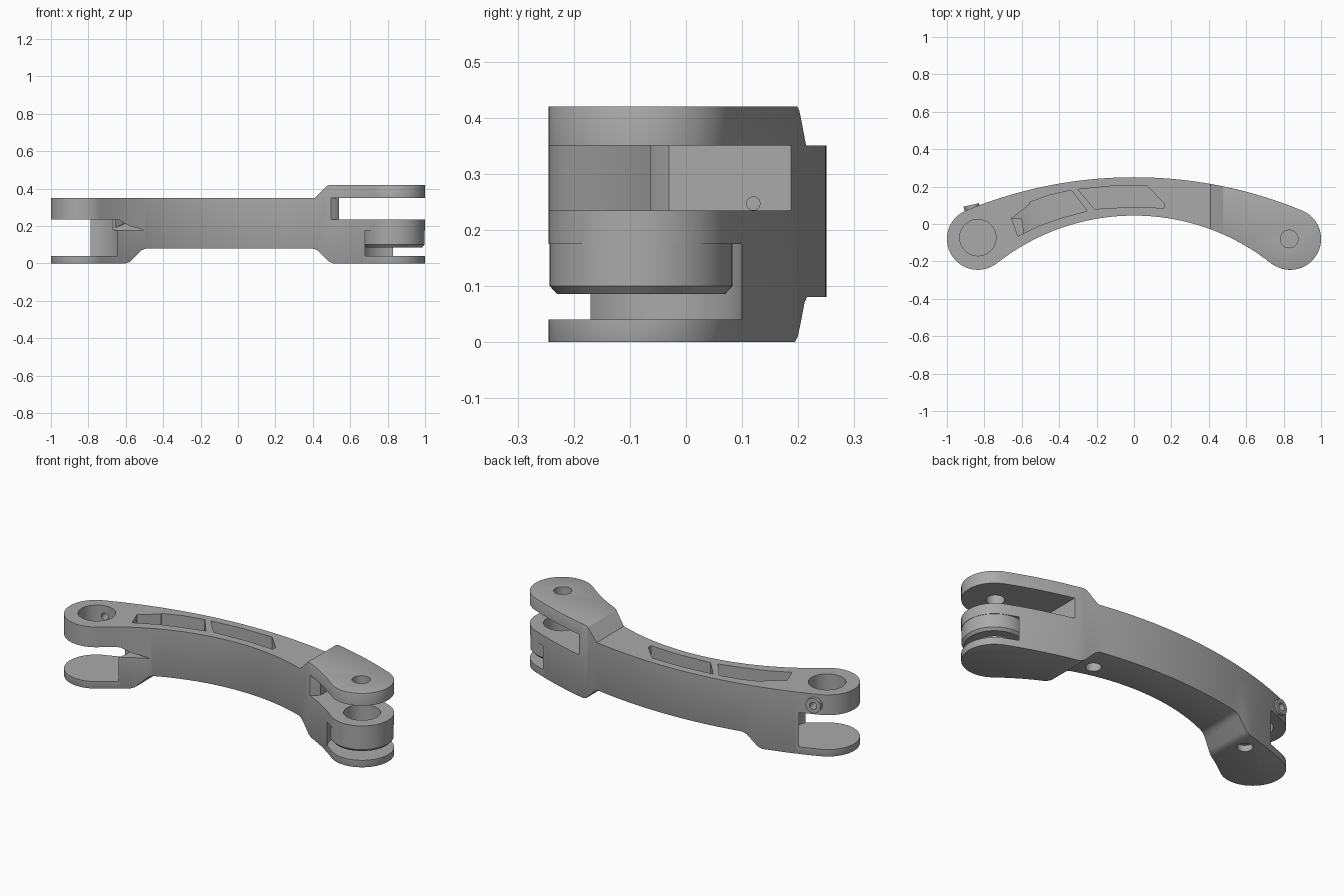
import bpy, bmesh, math
from mathutils import Vector, Matrix

if "Cube" in bpy.data.objects:
    bpy.data.objects.remove(bpy.data.objects["Cube"])

PIVOT_X, PIVOT_Y, END_R = 0.835, -0.08, 0.165

grey = bpy.data.materials.new("plain grey")
grey.diffuse_color = (0.4, 0.4, 0.4, 1)
grey.use_nodes = True
grey.node_tree.nodes["Principled BSDF"].inputs["Base Color"].default_value = grey.diffuse_color


def finish(bm, name):
    bmesh.ops.recalc_face_normals(bm, faces=bm.faces)
    me = bpy.data.meshes.new(name)
    bm.to_mesh(me)
    bm.free()
    me.materials.append(grey)
    ob = bpy.data.objects.new(name, me)
    bpy.context.collection.objects.link(ob)
    return ob


def prism(name, pts, lo, hi, axis="z"):
    """Extrude an outline along z (points are x, y) or along y (points are x, z)."""
    bm = bmesh.new()
    put = (lambda a, b, t: (a, b, t)) if axis == "z" else (lambda a, b, t: (a, t, b))
    face = bm.faces.new([bm.verts.new(put(a, b, lo)) for a, b in pts])
    ext = bmesh.ops.extrude_face_region(bm, geom=[face])
    verts = [v for v in ext["geom"] if isinstance(v, bmesh.types.BMVert)]
    bmesh.ops.translate(bm, vec=Vector(put(0, 0, hi - lo)), verts=verts)
    return finish(bm, name)


def circle(x, y, r, n=64):
    return [(x + r * math.cos(2 * math.pi * i / n), y + r * math.sin(2 * math.pi * i / n))
            for i in range(n)]


def lathe(name, profile, x, y, n=64):
    """Spin a closed (radius, z) profile around a vertical axis."""
    bm = bmesh.new()
    vs = [bm.verts.new((r, 0, z)) for r, z in profile]
    edges = [bm.edges.new((vs[i], vs[i + 1])) for i in range(len(vs) - 1)]
    bmesh.ops.spin(bm, geom=vs + edges, axis=(0, 0, 1), cent=(0, 0, 0),
                   angle=2 * math.pi, steps=n)
    bmesh.ops.remove_doubles(bm, verts=bm.verts, dist=1e-5)
    bmesh.ops.translate(bm, vec=(x, y, 0), verts=bm.verts)
    return finish(bm, name)


def rod(name, start, end, r, n=32):
    a, b = Vector(start), Vector(end)
    bm = bmesh.new()
    rot = (b - a).to_track_quat("Z", "Y").to_matrix().to_4x4()
    bmesh.ops.create_cone(bm, cap_ends=True, segments=n, radius1=r, radius2=r,
                          depth=(b - a).length, matrix=Matrix.Translation((a + b) / 2) @ rot)
    return finish(bm, name)


def combine(ob, other, operation="DIFFERENCE"):
    mod = ob.modifiers.new("combine", "BOOLEAN")
    mod.operation, mod.solver, mod.object = operation, "EXACT", other
    bpy.context.view_layer.objects.active = ob
    bpy.ops.object.modifier_apply(modifier=mod.name)
    bpy.data.objects.remove(other)


# Curved arm outline: two arcs tangent to the round ends
def arc(cx, cy, r, a0, a1, n):
    return [(cx + r * math.cos(math.radians(a0 + (a1 - a0) * i / n)),
             cy + r * math.sin(math.radians(a0 + (a1 - a0) * i / n))) for i in range(n)]


out_r, in_r = 2.36, 1.18
out_a, in_a = 22.36, 38.36
outline = (arc(0, 0.25 - out_r, out_r, 90 + out_a, 90 - out_a, 40)
           + arc(PIVOT_X, PIVOT_Y, END_R, 90 - out_a, -90 - in_a, 40)
           + arc(0, 0.045 - in_r, in_r, 90 - in_a, 90 + in_a, 40)
           + arc(-PIVOT_X, PIVOT_Y, END_R, in_a - 90, out_a - 270, 40))
body = prism("arm_body", outline, -0.1, 0.6)

# Side profile with the raised right end and dropped feet
side = [(-1.1, 0), (-0.60, 0), (-0.575, 0.01), (-0.515, 0.07), (-0.49, 0.08),
        (0.40, 0.08), (0.425, 0.07), (0.485, 0.01), (0.51, 0), (1.1, 0),
        (1.1, 0.42), (0.49, 0.42), (0.475, 0.414), (0.41, 0.35), (-1.1, 0.35)]
combine(body, prism("side_profile", side, -0.6, 0.6, "y"), "INTERSECT")

# Soften the outer rim of the underside and of the raised top plate
bm = bmesh.new()
bm.from_mesh(body.data)
rim = []
for e in bm.edges:
    zs = [v.co.z for v in e.verts]
    if len(e.link_faces) == 2 and (max(zs) < 0.085 or min(zs) > 0.41):
        if sum(abs(f.normal.z) < 0.1 for f in e.link_faces) == 1:
            rim.append(e)
bmesh.ops.bevel(bm, geom=rim, offset=0.011, segments=2, profile=0.5, affect="EDGES",
                clamp_overlap=True)
bm.to_mesh(body.data)
bm.free()

# Left fork gap, with a wedge relief leading into the arm
combine(body, prism("left_gap", circle(-PIVOT_X, PIVOT_Y, 0.2), 0.04, 0.235))
combine(body, prism("left_relief", [(-0.72, 0.234), (-0.64, 0.234), (-0.58, 0.2),
                                    (-0.5, 0.178), (-0.72, 0.178)], -0.3, 0.03, "y"))

# Right upper fork gap
combine(body, prism("right_gap", [(0.495, -0.3), (0.495, -0.065), (0.515, -0.055), (0.54, -0.03),
                                  (0.54, 0.4), (1.2, 0.4), (1.2, -0.3)], 0.235, 0.35))

# Right lower gap, leaving a hanging round lug with a chamfered bottom
lug = [(0, 0.04), (0.18, 0.04), (0.18, 0.175), (0.163, 0.175),
       (0.163, 0.1), (0.15, 0.086), (0, 0.086)]
combine(body, lathe("lug_gap", lug, PIVOT_X, PIVOT_Y))

# Top pockets
combine(body, prism("pocket_long", [(-0.30, 0.185), (-0.12, 0.203), (0.07, 0.205), (0.16, 0.11),
                                    (0.16, 0.085), (0, 0.092), (-0.21, 0.08)], 0.25, 0.5))
combine(body, prism("pocket_short", [(-0.56, 0.115), (-0.45, 0.155), (-0.335, 0.18), (-0.25, 0.07),
                                     (-0.38, 0.035), (-0.51, -0.01)], 0.25, 0.5))

# Sloping throat from the short pocket down into the fork gap
bm = bmesh.new()
foot = [(-0.655, 0.03), (-0.545, 0.115), (-0.505, -0.008), (-0.62, -0.065)]
for (x, y), z in zip(foot, (0.19, 0.252, 0.252, 0.19)):
    bm.verts.new((x, y, z))
    bm.verts.new((x, y, 0.5))
bmesh.ops.convex_hull(bm, input=bm.verts)
combine(body, finish(bm, "throat"))

# Side boss on the left ring
axis = Vector((-0.22, 0.975, 0))
tip = Vector((-0.87, 0.102, 0.29))
combine(body, rod("boss", tip - axis * 0.07, tip, 0.042), "UNION")

# Pivot, side-screw and underside holes
combine(body, prism("left_bore", circle(-PIVOT_X, -0.073, 0.097), 0.2, 0.5))
combine(body, rod("boss_bore", tip - axis * 0.13, tip + axis * 0.05, 0.02))
combine(body, prism("lug_bore", circle(PIVOT_X, PIVOT_Y, 0.095), 0.06, 0.3))
combine(body, prism("top_bore", circle(PIVOT_X - 0.005, PIVOT_Y, 0.047), 0.3, 0.6))
combine(body, prism("foot_hole_left", circle(-0.667, 0.06, 0.04, 32), -0.1, 0.035))
combine(body, prism("foot_hole_right", circle(0.33, 0.08, 0.04, 32), -0.1, 0.16))
combine(body, rod("wall_hole", (0.48, 0.12, 0.247), (0.6, 0.12, 0.247), 0.012, 16))

# One material, smooth curves with sharp edges
body.data.materials.clear()
body.data.materials.append(grey)
for p in body.data.polygons:
    p.material_index = 0
bpy.ops.object.select_all(action="DESELECT")
body.select_set(True)
bpy.context.view_layer.objects.active = body
bpy.ops.object.shade_smooth_by_angle(angle=math.radians(30))
